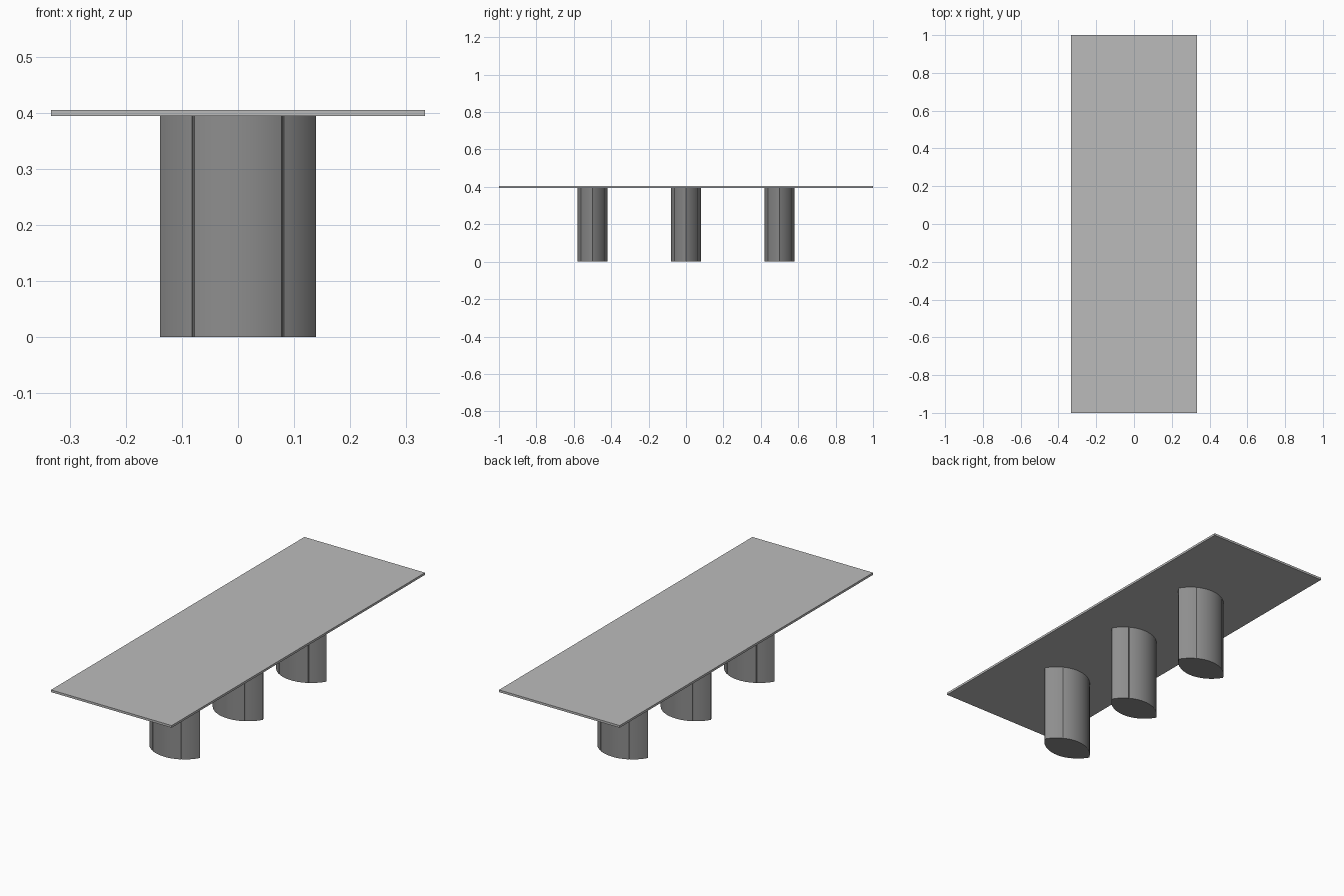
import bpy, bmesh, math

if "Cube" in bpy.data.objects:
    bpy.data.objects.remove(bpy.data.objects["Cube"])

LEG_TOP, TOP_Z = 0.394, 0.405
HALF_L, HALF_W = 0.139, 0.081      # lens-shaped leg: half length, half width
RADIUS = (HALF_L**2 + HALF_W**2) / (2 * HALF_W)
SEAM_X, SEAM_HALF, SEAM_DEPTH = 0.08, 0.002, 0.003


def grey(name, value):
    mat = bpy.data.materials.new(name)
    mat.diffuse_color = (value, value, value, 1)
    mat.use_nodes = True
    mat.node_tree.nodes["Principled BSDF"].inputs["Base Color"].default_value = mat.diffuse_color
    return mat


def finish(bm, name, mat):
    bmesh.ops.recalc_face_normals(bm, faces=bm.faces)
    mesh = bpy.data.meshes.new(name)
    bm.to_mesh(mesh)
    bm.free()
    mesh.materials.append(mat)
    obj = bpy.data.objects.new(name, mesh)
    bpy.context.collection.objects.link(obj)
    return obj


def arc_y(x):
    return math.sqrt(RADIUS**2 - x**2) - (RADIUS - HALF_W)


def lens_profile(steps=40):
    """Two arcs meeting in sharp tips, each with two fine vertical seams."""
    front = []
    for i in range(steps):
        x = -HALF_L + 2 * HALF_L * i / steps
        if abs(abs(x) - SEAM_X) > 2 * SEAM_HALF:
            front.append((x, -max(arc_y(x), 0)))
    for s in (-SEAM_X, SEAM_X):
        for x, depth in ((s - SEAM_HALF, 0), (s, SEAM_DEPTH), (s + SEAM_HALF, 0)):
            front.append((x, -arc_y(x) + depth))
    front.sort()
    return front + [(-x, -y) for x, y in front]


def make_leg(name, y, mat):
    bm = bmesh.new()
    face = bm.faces.new([bm.verts.new((px, py, 0)) for px, py in lens_profile()])
    out = bmesh.ops.extrude_face_region(bm, geom=[face], use_keep_orig=True)
    top = [v for v in out["geom"] if isinstance(v, bmesh.types.BMVert)]
    bmesh.ops.translate(bm, verts=top, vec=(0, 0, LEG_TOP))
    leg = finish(bm, name, mat)
    leg.location.y = y
    bpy.ops.object.select_all(action='DESELECT')
    leg.select_set(True)
    bpy.context.view_layer.objects.active = leg
    bpy.ops.object.shade_smooth_by_angle(angle=math.radians(30))


# Thin rectangular table top
bm = bmesh.new()
bmesh.ops.create_cube(bm, size=1)
bmesh.ops.scale(bm, verts=bm.verts, vec=(2 / 3, 2, TOP_Z - LEG_TOP))
table_top = finish(bm, "table_top", grey("top_grey", 0.5))
table_top.location.z = (TOP_Z + LEG_TOP) / 2

# Three lens-shaped legs along the length
leg_grey = grey("leg_grey", 0.27)
for name, y in (("front_leg", -0.5), ("middle_leg", 0), ("back_leg", 0.5)):
    make_leg(name, y, leg_grey)
